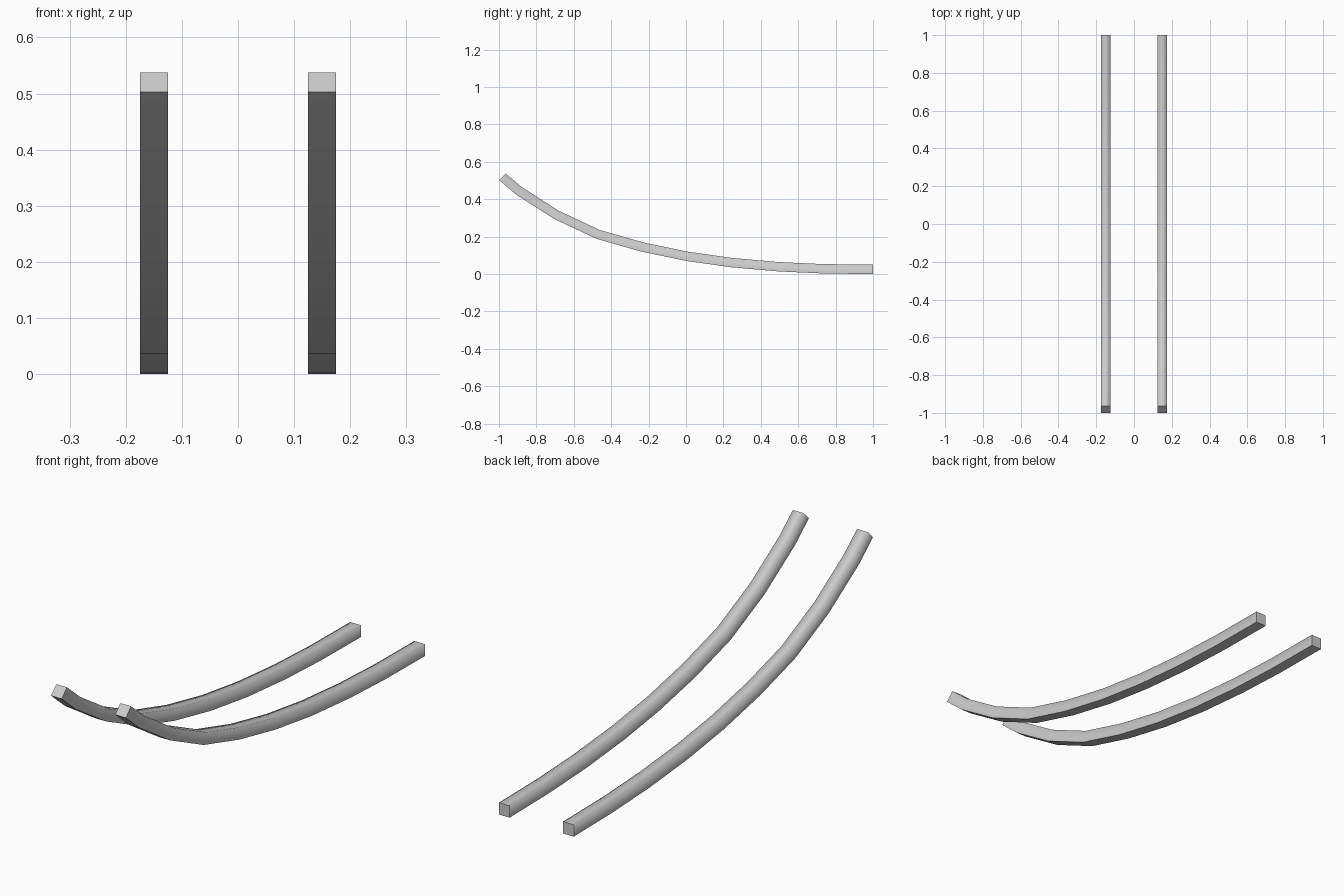
import bpy, bmesh
from mathutils import Vector

if "Cube" in bpy.data.objects:
    bpy.data.objects.remove(bpy.data.objects["Cube"])

# Rail centre line in the side plane (y, z), front to back
PATH = [(-0.982, 0.520), (-0.892, 0.444), (-0.692, 0.316), (-0.470, 0.212),
        (-0.236, 0.145), (0.004, 0.095), (0.245, 0.061), (0.495, 0.039),
        (0.735, 0.028), (1.0, 0.025)]
HALF = 0.025


def make_rail(name, x):
    pts = [Vector(p) for p in PATH]
    bm = bmesh.new()
    rings = []
    for i, p in enumerate(pts):
        # Tangent: fixed at both ends, averaged between
        if i == 0:
            t = Vector((1, -1))
        elif i == len(pts) - 1:
            t = Vector((1, 0))
        else:
            t = (pts[i + 1] - p).normalized() + (p - pts[i - 1]).normalized()
        t.normalize()
        n = Vector((-t.y, t.x)) * HALF
        rings.append([bm.verts.new((x + sx * HALF, p.x + s * n.x, p.y + s * n.y))
                      for sx, s in ((-1, -1), (1, -1), (1, 1), (-1, 1))])
    # Long faces smooth, underside edges sharp
    for a, b in zip(rings, rings[1:]):
        for k in range(4):
            j = (k + 1) % 4
            bm.faces.new((a[k], a[j], b[j], b[k])).smooth = True
        for k in (0, 1):
            bm.edges.get((a[k], b[k])).smooth = False
    # Flat end caps
    for ring in (rings[0], rings[-1]):
        for e in bm.faces.new(ring).edges:
            e.smooth = False
    bmesh.ops.recalc_face_normals(bm, faces=bm.faces)
    mesh = bpy.data.meshes.new(name)
    bm.to_mesh(mesh)
    bm.free()
    bpy.context.collection.objects.link(bpy.data.objects.new(name, mesh))


# Pair of curved rails
make_rail("left_rail", -0.15)
make_rail("right_rail", 0.15)
